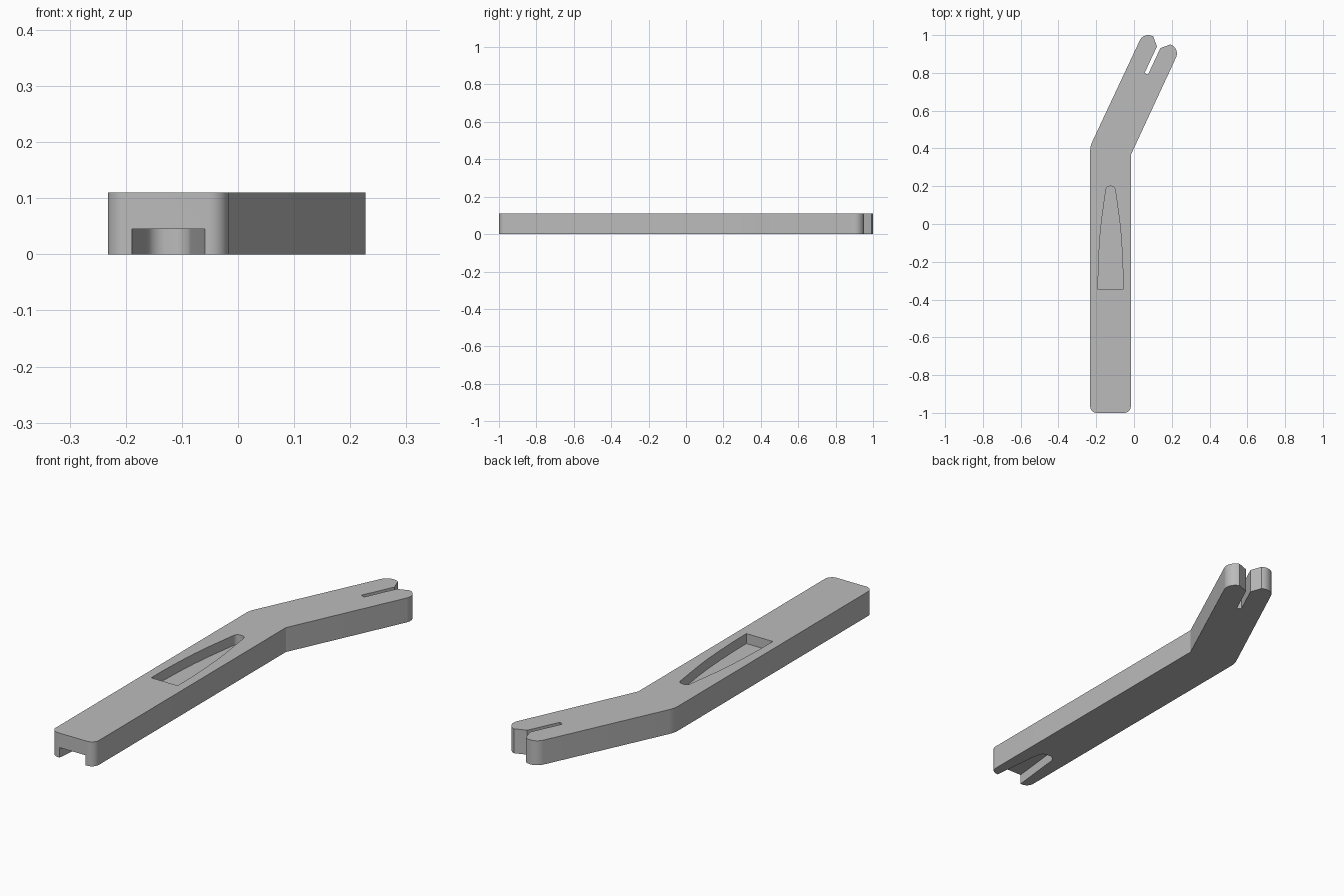
import bpy, bmesh, math
from mathutils import Vector

if "Cube" in bpy.data.objects:
    bpy.data.objects.remove(bpy.data.objects["Cube"])

THICK = 0.11
MID = -0.124          # centre line of the straight handle
BEND = math.radians(25)

grey = bpy.data.materials.new("plain grey")
grey.use_nodes = True
grey.diffuse_color = (0.5, 0.5, 0.5, 1)
grey.node_tree.nodes["Principled BSDF"].inputs["Base Color"].default_value = (0.5, 0.5, 0.5, 1)


def rounded(points, steps=10):
    """Replace each (x, y, radius) corner with an arc."""
    out = []
    for i, (x, y, r) in enumerate(points):
        p = Vector((x, y))
        if r == 0:
            out.append(p)
            continue
        a = (Vector(points[i - 1][:2]) - p).normalized()
        b = (Vector(points[(i + 1) % len(points)][:2]) - p).normalized()
        half = a.angle(b) / 2
        centre = p + (a + b).normalized() * r / math.sin(half)
        start = p + a * r / math.tan(half) - centre
        end = p + b * r / math.tan(half) - centre
        sweep = math.pi - 2 * half
        for k in range(steps + 1):
            t = k / steps
            out.append(centre + (start * math.sin((1 - t) * sweep)
                                 + end * math.sin(t * sweep)) / math.sin(sweep)
                       if abs(math.sin(sweep)) > 0.01
                       else centre + start.lerp(end, t).normalized() * r)
    return out


def prism(name, outline, z0, z1):
    bm = bmesh.new()
    face = bm.faces.new([bm.verts.new((p.x, p.y, z0)) for p in outline])
    top = bmesh.ops.extrude_face_region(bm, geom=[face])["geom"]
    bmesh.ops.translate(bm, vec=(0, 0, z1 - z0),
                        verts=[v for v in top if isinstance(v, bmesh.types.BMVert)])
    bmesh.ops.recalc_face_normals(bm, faces=bm.faces)
    mesh = bpy.data.meshes.new(name)
    bm.to_mesh(mesh)
    bm.free()
    mesh.materials.append(grey)
    obj = bpy.data.objects.new(name, mesh)
    bpy.context.collection.objects.link(obj)
    return obj


def arm(w, u, r=0):
    """Point on the bent arm: w across from its centre, u along it."""
    v = w - 0.277
    return (u * math.sin(BEND) + v * math.cos(BEND),
            u * math.cos(BEND) - v * math.sin(BEND), r)


def mirrored(half):
    """Close a half profile of (half width, y, radius) about the centre line."""
    return ([(MID + w, y, r) for w, y, r in half]
            + [(MID - w, y, r) for w, y, r in reversed(half)])


# Bent body with a split, rounded tip
fork = [(0.106, 0.943, 0.05), (0.05, 0.943, 0), (0.01, 0.903, 0), (0.01, 0.748, 0)]
outline = [(-0.232, -1, 0.035), (-0.017, -1, 0.035), (-0.017, 0.365, 0)]
outline += [arm(w, u, r) for w, u, r in fork]
outline += [arm(-w, u, r) for w, u, r in reversed(fork)]
outline += [(-0.232, 0.412, 0.12)]
body = prism("bent_handle", rounded(outline), 0, THICK)

# Tapered recess in the top, and tapered notch under the front end
recess = [(0.066, -0.347, 0), (0.065, -0.25, 0), (0.061, -0.15, 0), (0.055, -0.06, 0),
          (0.047, 0.02, 0), (0.036, 0.1, 0), (0.022, 0.2, 0.021)]
notch = [(0.067, -1.05, 0), (0.065, -1, 0), (0.036, -0.73, 0.034)]
cutters = [prism("recess_cutter", rounded(mirrored(recess)), 0.065, 0.2),
           prism("notch_cutter", rounded(mirrored(notch)), -0.1, 0.045)]

bpy.ops.object.select_all(action="DESELECT")
bpy.context.view_layer.objects.active = body
body.select_set(True)
for cutter in cutters:
    cutter.hide_render = True
    mod = body.modifiers.new("cut", "BOOLEAN")
    mod.operation = "DIFFERENCE"
    mod.solver = "EXACT"
    mod.object = cutter
    bpy.ops.object.modifier_apply(modifier=mod.name)
    bpy.data.objects.remove(cutter)

bpy.ops.object.shade_smooth_by_angle(angle=math.radians(20))
